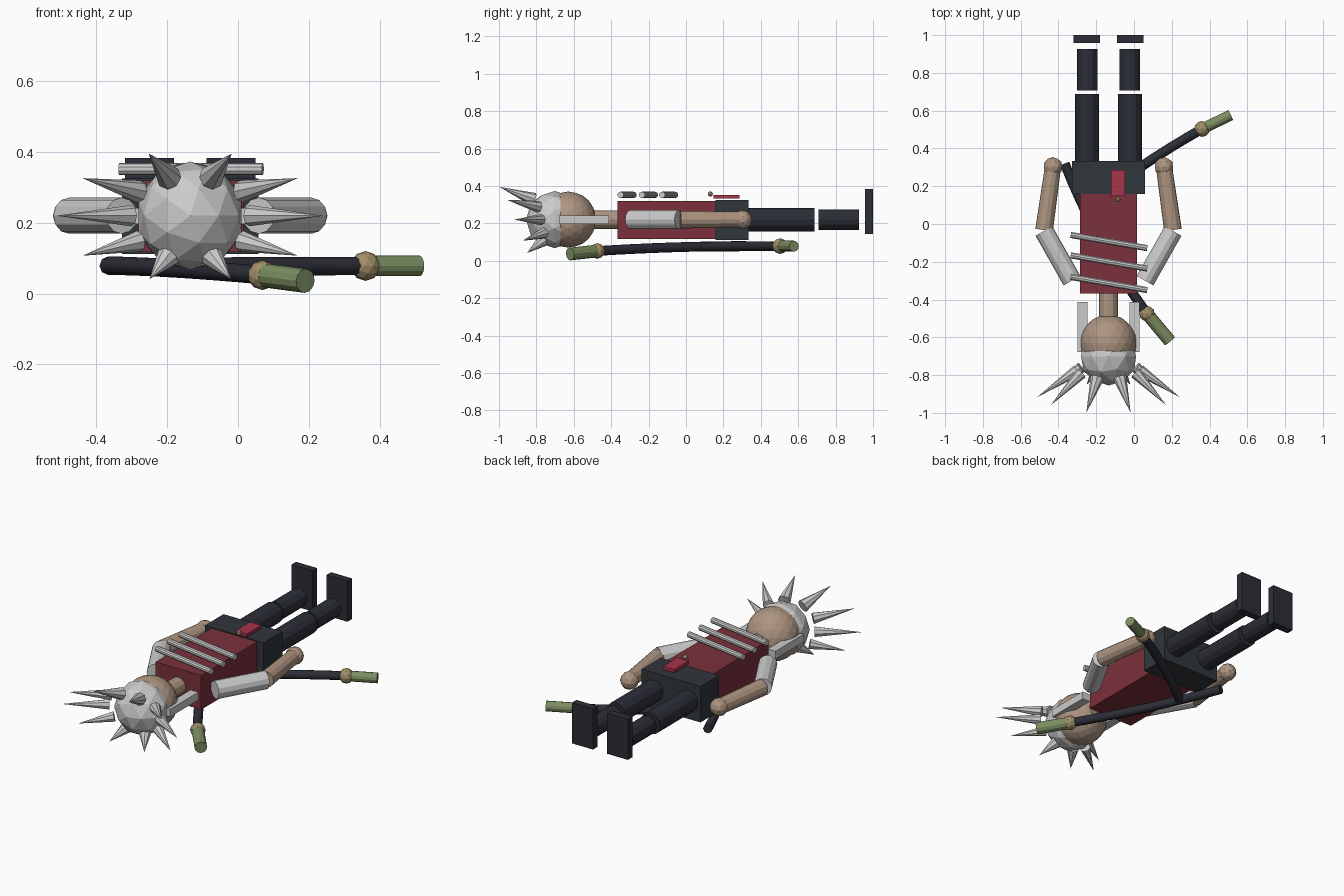
import bpy
from mathutils import Vector
from math import pi

if "Cube" in bpy.data.objects:
    bpy.data.objects.remove(bpy.data.objects["Cube"])

CX, CZ = -0.135, 0.22   # body axis (figure lies on its back, head toward -y)


def mat(name, rgb):
    m = bpy.data.materials.new(name)
    m.diffuse_color = (*rgb, 1)
    m.use_nodes = True
    m.node_tree.nodes["Principled BSDF"].inputs["Base Color"].default_value = m.diffuse_color
    return m


RED = mat("dark_red", (0.2, 0.03, 0.045))
BRIGHT = mat("bright_red", (0.38, 0.035, 0.07))
SKIN = mat("skin", (0.42, 0.3, 0.22))
DARK = mat("dark_cloth", (0.025, 0.027, 0.038))
HIP = mat("hip_cloth", (0.03, 0.037, 0.045))
TAN = mat("tan", (0.36, 0.27, 0.14))
OLIVE = mat("olive", (0.2, 0.27, 0.12))


def finish(name, m):
    o = bpy.context.object
    o.name = name
    if m:
        o.data.materials.append(m)
    return o


def box(name, lo, hi, m=None):
    lo, hi = Vector(lo), Vector(hi)
    bpy.ops.mesh.primitive_cube_add(size=1, location=(lo + hi) / 2)
    o = finish(name, m)
    o.scale = hi - lo
    return o


def rod(name, a, b, r1, r2, m=None, n=12):
    a, b = Vector(a), Vector(b)
    bpy.ops.mesh.primitive_cone_add(vertices=n, radius1=r1, radius2=r2,
                                    depth=(b - a).length, location=(a + b) / 2)
    o = finish(name, m)
    o.rotation_euler = (b - a).to_track_quat('Z', 'Y').to_euler()
    return o


def ball(name, c, r, m=None, sub=2):
    bpy.ops.mesh.primitive_ico_sphere_add(subdivisions=sub, radius=r, location=c,
                                          rotation=(pi / 2, 0, 0))
    return finish(name, m)


# Torso, hips, neck, head, hair cap
box("torso", (-0.285, -0.367, 0.117), (0.015, 0.16, 0.32), RED)
box("hips", (-0.328, 0.158, 0.112), (0.058, 0.333, 0.325), HIP)
rod("neck", (CX, -0.36, CZ), (CX, -0.52, CZ), 0.05, 0.05, SKIN)
ball("head", (CX, -0.63, CZ), 0.15, SKIN, 3)
ball("hair_cap", (CX, -0.702, CZ), 0.153)

# Limbs, side locks and hair spikes, mirrored about the body axis
# spike: base (dx, y, z), tip (dx, y, z), radius
spikes = [
    ((0.06, -0.815, 0.328), (0.117, -0.998, 0.395), 0.036),
    ((0.145, -0.79, 0.288), (0.304, -0.958, 0.326), 0.032),
    ((0.167, -0.775, 0.22), (0.378, -0.917, 0.22), 0.03),
    ((0.145, -0.76, 0.148), (0.304, -0.874, 0.107), 0.03),
    ((0.06, -0.765, 0.108), (0.115, -0.85, 0.041), 0.034),
]
for s, side in ((-1, "left"), (1, "right")):
    def P(dx, y, z=CZ):
        return (CX + s * dx, y, z)

    rod(side + "_thigh", P(0.114, 0.33), P(0.114, 0.688), 0.063, 0.063, DARK)
    rod(side + "_shin", P(0.112, 0.708), P(0.112, 0.926), 0.055, 0.055, DARK)
    x = CX + s * 0.115
    box(side + "_foot", (x - 0.069, 0.957, 0.142), (x + 0.069, 1.0, 0.383), DARK)
    rod(side + "_upper_arm", P(0.193, -0.30), P(0.342, -0.037), 0.051, 0.051)
    rod(side + "_forearm", P(0.341, -0.032), P(0.297, 0.28), 0.047, 0.043, SKIN)
    ball(side + "_hand", P(0.294, 0.303), 0.051, SKIN)
    x = CX + s * 0.138
    box(side + "_side_lock", (x - 0.026, -0.677, 0.196), (x + 0.026, -0.412, 0.242))
    for i, (b, t, r) in enumerate(spikes):
        rod(f"{side}_hair_spike_{i}", P(*b), P(*t), r, 0, None, 8)

# Slanted chest bands
for i, y in enumerate((-0.058, -0.166, -0.28)):
    rod(f"chest_band_{i}", (-0.335, y, 0.352), (0.07, y - 0.07, 0.352), 0.017, 0.017, None, 10)

# Sash flap and bead
box("sash_flap", (-0.122, 0.148, 0.333), (-0.048, 0.286, 0.352), BRIGHT)
ball("sash_bead", (-0.085, 0.13, 0.357), 0.014, TAN)


# Two curved sheathed blades beneath the body
def blade(name, tail, mid, guard, grip_end, r):
    tail, mid, guard = Vector(tail), Vector(mid), Vector(guard)
    cu = bpy.data.curves.new(name + "_sheath", 'CURVE')
    cu.dimensions = '3D'
    cu.bevel_depth = 0.026
    cu.bevel_resolution = 2
    cu.use_fill_caps = True
    sp = cu.splines.new('POLY')
    n = 9
    sp.points.add(n - 1)
    for i in range(n):
        t = i / (n - 1)
        # quadratic through the three given points
        p = (tail * (2 * t - 1) * (t - 1) + mid * 4 * t * (1 - t)
             + guard * t * (2 * t - 1))
        sp.points[i].co = (*p, 1)
    o = bpy.data.objects.new(name + "_sheath", cu)
    bpy.context.collection.objects.link(o)
    cu.materials.append(DARK)
    ball(name + "_guard", guard, 0.042, TAN, 1 + 1)
    rod(name + "_grip", guard, grip_end, r, r, OLIVE)


blade("first_blade", (-0.367, 0.32, 0.079), (-0.175, -0.09, 0.071),
      (0.069, -0.475, 0.052), (0.19, -0.62, 0.036), 0.034)
blade("second_blade", (-0.255, 0.09, 0.075), (0.05, 0.312, 0.077),
      (0.36, 0.503, 0.078), (0.513, 0.577, 0.078), 0.029)
